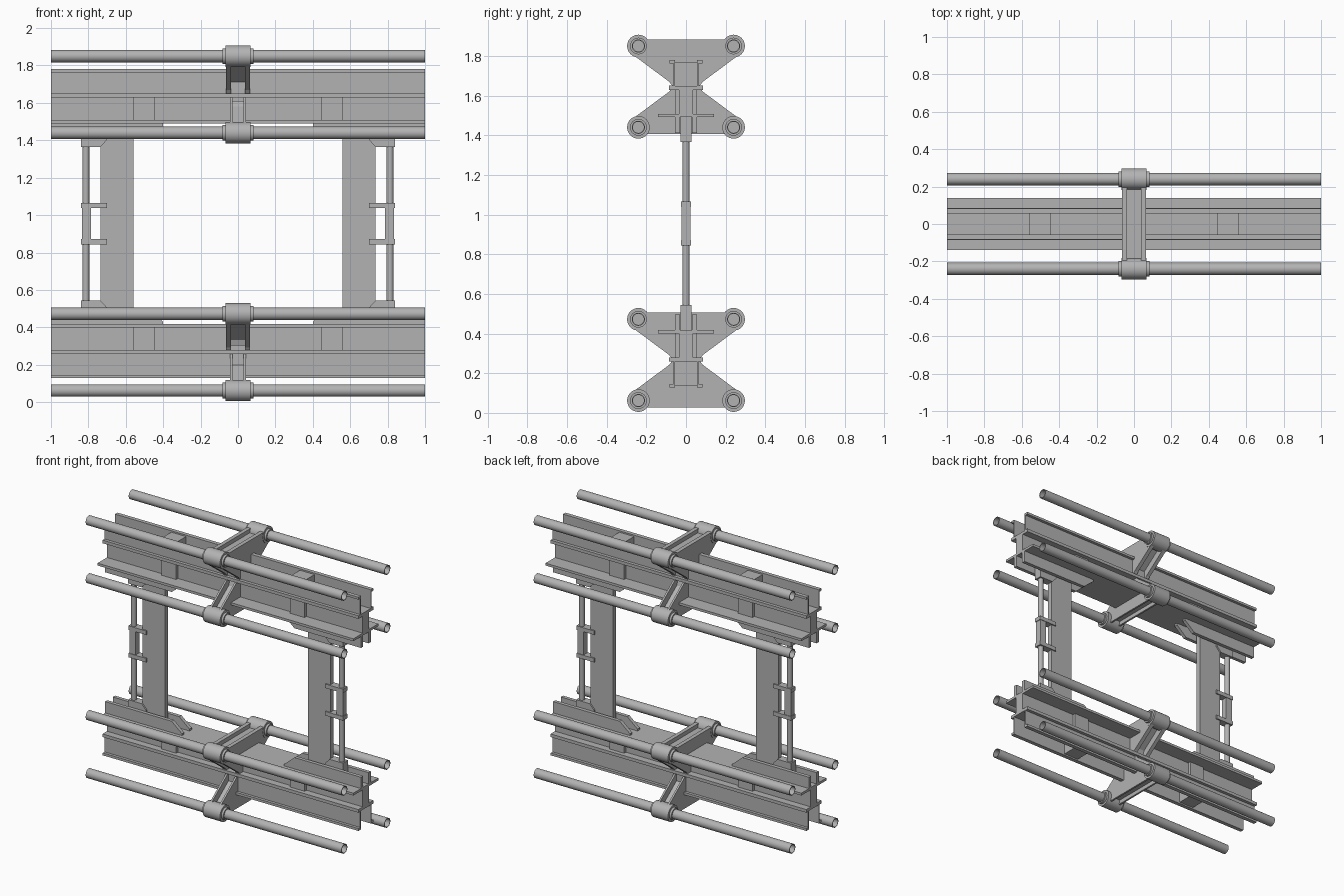
import bpy, bmesh, math
from mathutils import Vector

cube = bpy.data.objects.get("Cube")
if cube:
    bpy.data.objects.remove(cube)

grey = bpy.data.materials.new("steel_grey")
grey.use_nodes = True
grey.diffuse_color = (0.45, 0.45, 0.45, 1)
grey.node_tree.nodes["Principled BSDF"].inputs["Base Color"].default_value = (0.45, 0.45, 0.45, 1)

MID = 0.954  # height of the mirror plane between the two beams


def finish(name, bm, smooth=False):
    bmesh.ops.recalc_face_normals(bm, faces=bm.faces)
    mesh = bpy.data.meshes.new(name)
    bm.to_mesh(mesh)
    bm.free()
    mesh.materials.append(grey)
    ob = bpy.data.objects.new(name, mesh)
    bpy.context.collection.objects.link(ob)
    if smooth:
        bpy.ops.object.select_all(action='DESELECT')
        ob.select_set(True)
        bpy.context.view_layer.objects.active = ob
        bpy.ops.object.shade_smooth_by_angle(angle=math.radians(35))
    return ob


def prism(name, points, axis, lo, hi):
    """Extrude a 2D outline along x (points are y, z) or y (points are x, z)."""
    bm = bmesh.new()
    place = (lambda p, d: (d, p[0], p[1])) if axis == 'x' else (lambda p, d: (p[0], d, p[1]))
    a = [bm.verts.new(place(p, lo)) for p in points]
    b = [bm.verts.new(place(p, hi)) for p in points]
    bm.faces.new(a)
    bm.faces.new(b[::-1])
    for i in range(len(a)):
        j = (i + 1) % len(a)
        bm.faces.new((a[i], a[j], b[j], b[i]))
    return finish(name, bm)


def box(name, x, y, z):
    return prism(name, [(x[0], z[0]), (x[1], z[0]), (x[1], z[1]), (x[0], z[1])], 'y', *y)


def lathe(name, profile, y, z, x=0, upright=False, closed=False):
    """Spin (distance along axis, radius) pairs into a round part."""
    bm = bmesh.new()
    rings = []
    for d, r in profile:
        ring = []
        for k in range(32):
            t = math.tau * k / 32
            c, s = r * math.cos(t), r * math.sin(t)
            ring.append(bm.verts.new((x + c, y + s, d) if upright else (x + d, y + c, z + s)))
        rings.append(ring)
    pairs = list(zip(rings, rings[1:]))
    if closed:
        pairs.append((rings[-1], rings[0]))
    else:
        bm.faces.new(rings[0])
        bm.faces.new(rings[-1][::-1])
    for a, b in pairs:
        for k in range(32):
            j = (k + 1) % 32
            bm.faces.new((a[k], a[j], b[j], b[k]))
    return finish(name, bm, True)


def both_sides(half):
    """Complete a symmetric outline from its +y half."""
    return half + [(-y, z) for y, z in reversed(half)]


# Beam half-section: troughed outer channel, narrow web, wide inner flange
beam_half = [(0.055, 0.26), (0.055, 0.128), (0.083, 0.128), (0.083, 0.145),
             (0.063, 0.145), (0.063, 0.258), (0.085, 0.258), (0.085, 0.28),
             (0.035, 0.28), (0.035, 0.4), (0.14, 0.4), (0.14, 0.417)]

for level, flip in (("lower", False), ("upper", True)):
    def h(z):
        return 2 * MID - z if flip else z

    def hbox(name, x, y, z):
        return box(f"{level}_{name}", x, y, sorted((h(z[0]), h(z[1]))))

    prism(f"{level}_beam", [(y, h(z)) for y, z in both_sides(beam_half)], 'x', -1, 1)

    for side, s in (("left", 1), ("right", -1)):
        # Stiffener blocks in the web and cross plates in the trough
        xs = sorted((s * 0.445, s * 0.56))
        hbox(f"{side}_stiffener", xs, (-0.055, 0.055), (0.28, 0.4))
        hbox(f"{side}_cross_plate", xs, (-0.055, 0.055), (0.138, 0.26))
        # Paired gussets that clasp the post
        outline = [(s * x, h(z)) for x, z in ((0.4, 0.417), (1, 0.417), (1, 0.497), (0.48, 0.497), (0.4, 0.43))]
        for face, y in (("front", -0.055), ("back", 0.03)):
            prism(f"{level}_{side}_{face}_gusset", outline, 'y', y, y + 0.025)
        # Rod end mount with a bevelled inner corner
        mount = [(s * x, h(z)) for x, z in ((0.84, 0.417), (0.84, 0.543), (0.735, 0.543), (0.70, 0.505), (0.70, 0.417))]
        prism(f"{level}_{side}_rod_mount", mount, 'y', -0.028, 0.028)

# Posts and their side rods
for side, s in (("left", 1), ("right", -1)):
    box(f"{side}_post", sorted((s * 0.56, s * 0.735)), (-0.017, 0.017), (0.417, 2 * MID - 0.417))
    lathe(f"{side}_rod", [(0.53, 0.018), (2 * MID - 0.53, 0.018)], 0, 0, x=s * 0.813, upright=True)
    box(f"{side}_rod_sleeve", sorted((s * 0.785, s * 0.835)), (-0.022, 0.022), (0.85, 2 * MID - 0.85))
    for end, z in (("lower", 0.857), ("upper", 2 * MID - 0.857)):
        box(f"{side}_{end}_rod_clip", sorted((s * 0.70, s * 0.84)), (-0.026, 0.026), (z - 0.014, z + 0.014))

# Tubes, collars and yokes: the same set on each beam
for level, base in (("lower", 0.0), ("upper", 1.378)):
    for row, z in (("bottom", 0.062), ("top", 0.472)):
        for face, y in (("front", -0.24), ("back", 0.24)):
            name = f"{level}_{row}_{face}"
            lathe(f"{name}_tube", [(-1, 0.033), (1, 0.033), (1, 0.028), (-1, 0.028)], y, z + base, closed=True)
            lathe(f"{name}_collar", [(-0.083, 0.042), (-0.067, 0.042), (-0.067, 0.057),
                                     (0.067, 0.057), (0.067, 0.042), (0.083, 0.042)], y, z + base)

    # Yoke: solid core between two raised cheeks, forming pocketed arms
    for row, d, centre, wide, slim in (("top", 1, 0.472, 0.065, 0.037), ("bottom", -1, 0.062, 0.043, 0.03)):
        cheek = [(0.24, 0.034), (0.28, -0.035), (0.085, -0.18), (0.07, -0.2)]
        core = [(0.2, 0.006), (0.22, -0.02), (0.06, -0.14), (0.05, -0.17)]

        def place(half):
            return [(y, base + centre + d * z) for y, z in both_sides(half)]

        prism(f"{level}_{row}_yoke_core", place(core), 'x', -slim, slim)
        for side, s in (("left", 1), ("right", -1)):
            prism(f"{level}_{row}_{side}_yoke_cheek", place(cheek), 'x', *sorted((s * slim, s * wide)))
